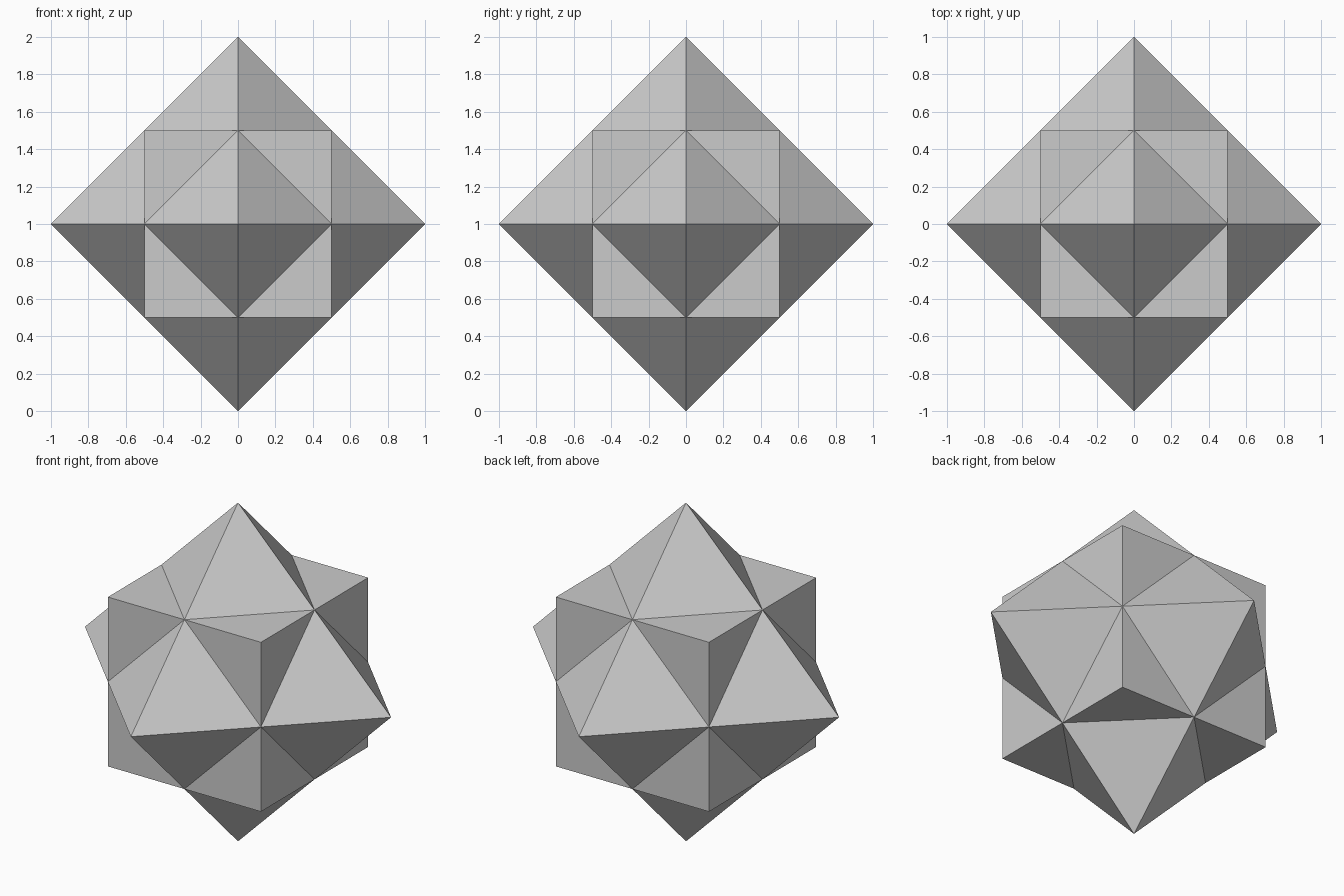
import bpy, bmesh
from itertools import product
from mathutils import Vector

if "Cube" in bpy.data.objects:
    bpy.data.objects.remove(bpy.data.objects["Cube"])

CENTRE = Vector((0, 0, 1))
bm = bmesh.new()

# Core: the 12 points where cube edges and octahedron edges cross
core = [Vector(p) / 2 for p in product((-1, 0, 1), repeat=3) if p.count(0) == 1]
verts = [bm.verts.new(CENTRE + p) for p in core]


def spike(apex, axis, reach, ring_order):
    """Cover one core face with a pyramid ending at apex."""
    ring = [v for v in verts if abs((v.co - CENTRE).dot(axis) - reach) < 1e-4]
    side = axis.orthogonal().normalized()
    up = axis.normalized().cross(side)
    from math import atan2
    ring.sort(key=lambda v: atan2((v.co - CENTRE).dot(up), (v.co - CENTRE).dot(side)))
    assert len(ring) == ring_order
    tip = bm.verts.new(CENTRE + apex)
    for a, b in zip(ring, ring[1:] + ring[:1]):
        bm.faces.new((a, b, tip))


# Six octahedron points
for i in range(3):
    for s in (-1, 1):
        axis = Vector((0, 0, 0))
        axis[i] = s
        spike(axis, axis, 0.5, 4)

# Eight cube corners
for signs in product((-1, 1), repeat=3):
    axis = Vector(signs)
    spike(axis / 2, axis, 1.0, 3)

bmesh.ops.recalc_face_normals(bm, faces=bm.faces[:])
mesh = bpy.data.meshes.new("cube_octahedron_compound")
bm.to_mesh(mesh)
bm.free()
obj = bpy.data.objects.new("cube_octahedron_compound", mesh)
bpy.context.collection.objects.link(obj)
